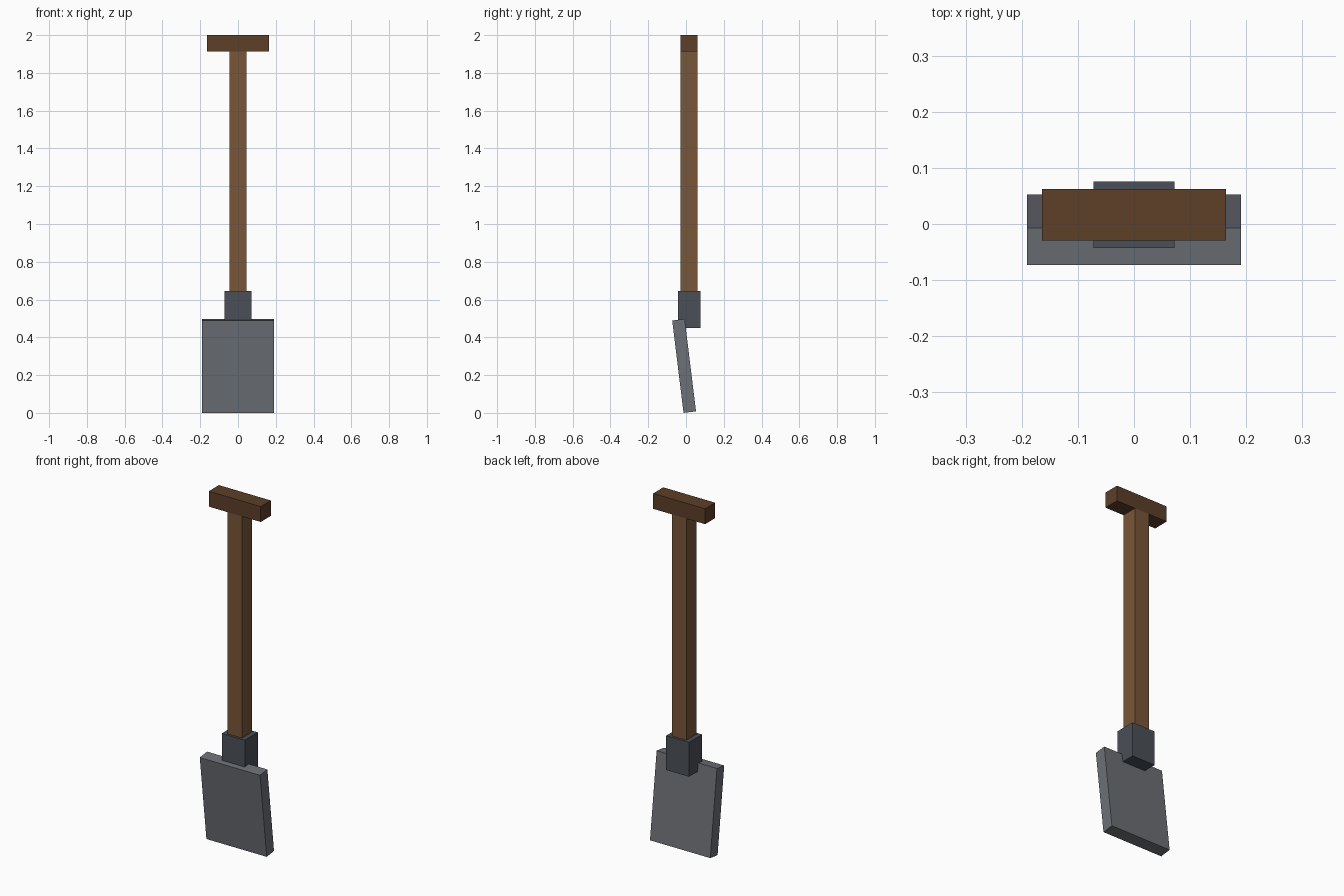
import bpy
from math import radians

if "Cube" in bpy.data.objects:
    bpy.data.objects.remove(bpy.data.objects["Cube"])


def material(name, rgb):
    m = bpy.data.materials.new(name)
    m.diffuse_color = (*rgb, 1)
    m.use_nodes = True
    m.node_tree.nodes["Principled BSDF"].inputs["Base Color"].default_value = m.diffuse_color
    return m


def box(name, centre, size, mat, tilt=0):
    bpy.ops.mesh.primitive_cube_add(size=1, location=centre)
    o = bpy.context.object
    o.name = name
    o.scale = size
    bpy.ops.object.transform_apply(location=False, rotation=False, scale=True)
    o.rotation_euler.x = radians(tilt)
    o.data.materials.append(mat)
    return o


wood = material("wood", (0.19, 0.095, 0.04))
dark_wood = material("dark_wood", (0.11, 0.05, 0.022))
steel = material("steel", (0.15, 0.16, 0.18))
dark_steel = material("dark_steel", (0.07, 0.08, 0.095))

Y = 0.0165  # handle axis

# T-shaped handle
box("grip", (0, Y, 1.956), (0.328, 0.091, 0.088), dark_wood)
box("shaft", (0, Y, 1.2785), (0.091, 0.091, 1.267), wood)

# Metal socket joining shaft to blade
box("socket", (0, Y, 0.548), (0.145, 0.118, 0.196), dark_steel)

# Blade, leaning forward at the top
box("blade", (0, -0.01, 0.2485), (0.381, 0.0665, 0.4925), steel, tilt=7)
